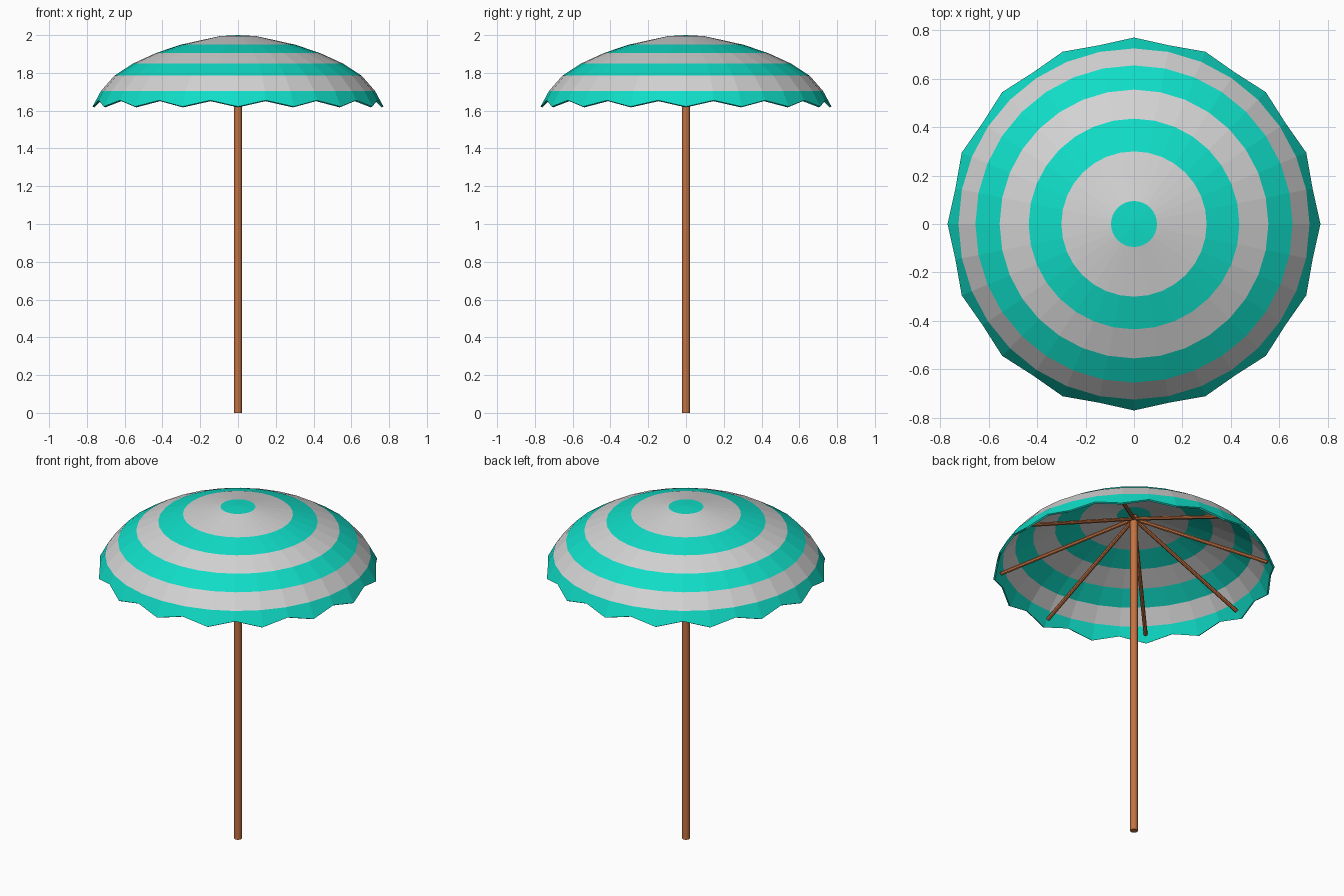
import bpy
import bmesh
import math
from mathutils import Vector

cube = bpy.data.objects.get("Cube")
if cube:
    bpy.data.objects.remove(cube, do_unlink=True)


def material(name, rgb):
    mat = bpy.data.materials.new(name)
    mat.use_nodes = True
    mat.diffuse_color = (*rgb, 1)
    mat.node_tree.nodes["Principled BSDF"].inputs["Base Color"].default_value = (*rgb, 1)
    return mat


teal = material("teal fabric", (0.005, 0.72, 0.57))
white = material("white fabric", (0.65, 0.65, 0.65))
wood = material("wood", (0.55, 0.17, 0.055))


def rod(name, start, end, radius, sides):
    """Closed cylinder between two points."""
    start, end = Vector(start), Vector(end)
    axis = end - start
    bpy.ops.mesh.primitive_cylinder_add(
        vertices=sides, radius=radius, depth=axis.length, location=(start + end) / 2,
        rotation=axis.to_track_quat("Z", "Y").to_euler())
    obj = bpy.context.object
    obj.name = name
    obj.data.materials.append(wood)
    bpy.ops.object.shade_smooth_by_angle(angle=math.radians(40))
    return obj


# Canopy: stacked rings, alternating stripes, scalloped rim
SEGMENTS = 32
RINGS = [(0.095, 1.995), (0.30, 1.95), (0.435, 1.905),
         (0.555, 1.85), (0.655, 1.785), (0.725, 1.705)]
RIM_TIP, RIM_NOTCH = (0.77, 1.622), (0.752, 1.655)

bm = bmesh.new()
apex = bm.verts.new((0, 0, 2))
loops = []
for level in range(len(RINGS) + 1):
    loop = []
    for i in range(SEGMENTS):
        if level < len(RINGS):
            r, z = RINGS[level]
        else:
            r, z = RIM_NOTCH if i % 2 else RIM_TIP
        a = math.tau * i / SEGMENTS
        loop.append(bm.verts.new((r * math.cos(a), r * math.sin(a), z)))
    loops.append(loop)

for i in range(SEGMENTS):
    j = (i + 1) % SEGMENTS
    bm.faces.new((apex, loops[0][i], loops[0][j]))
    for level in range(len(RINGS)):
        upper, lower = loops[level], loops[level + 1]
        face = bm.faces.new((upper[i], lower[i], lower[j], upper[j]))
        face.material_index = (level + 1) % 2

mesh = bpy.data.meshes.new("canopy")
bm.to_mesh(mesh)
bm.free()
mesh.materials.append(teal)
mesh.materials.append(white)
canopy = bpy.data.objects.new("canopy", mesh)
bpy.context.collection.objects.link(canopy)
shell = canopy.modifiers.new("fabric thickness", "SOLIDIFY")
shell.thickness = 0.01
shell.offset = -1

# Pole
rod("pole", (0, 0, 0), (0, 0, 1.98), 0.021, 16)

# Ribs from the pole top to the rim tips
RIBS = 8
for k in range(RIBS):
    a = math.tau * k / RIBS
    rod(f"rib_{k + 1}", (0, 0, 1.965),
        (0.73 * math.cos(a), 0.73 * math.sin(a), 1.655), 0.011, 8)
